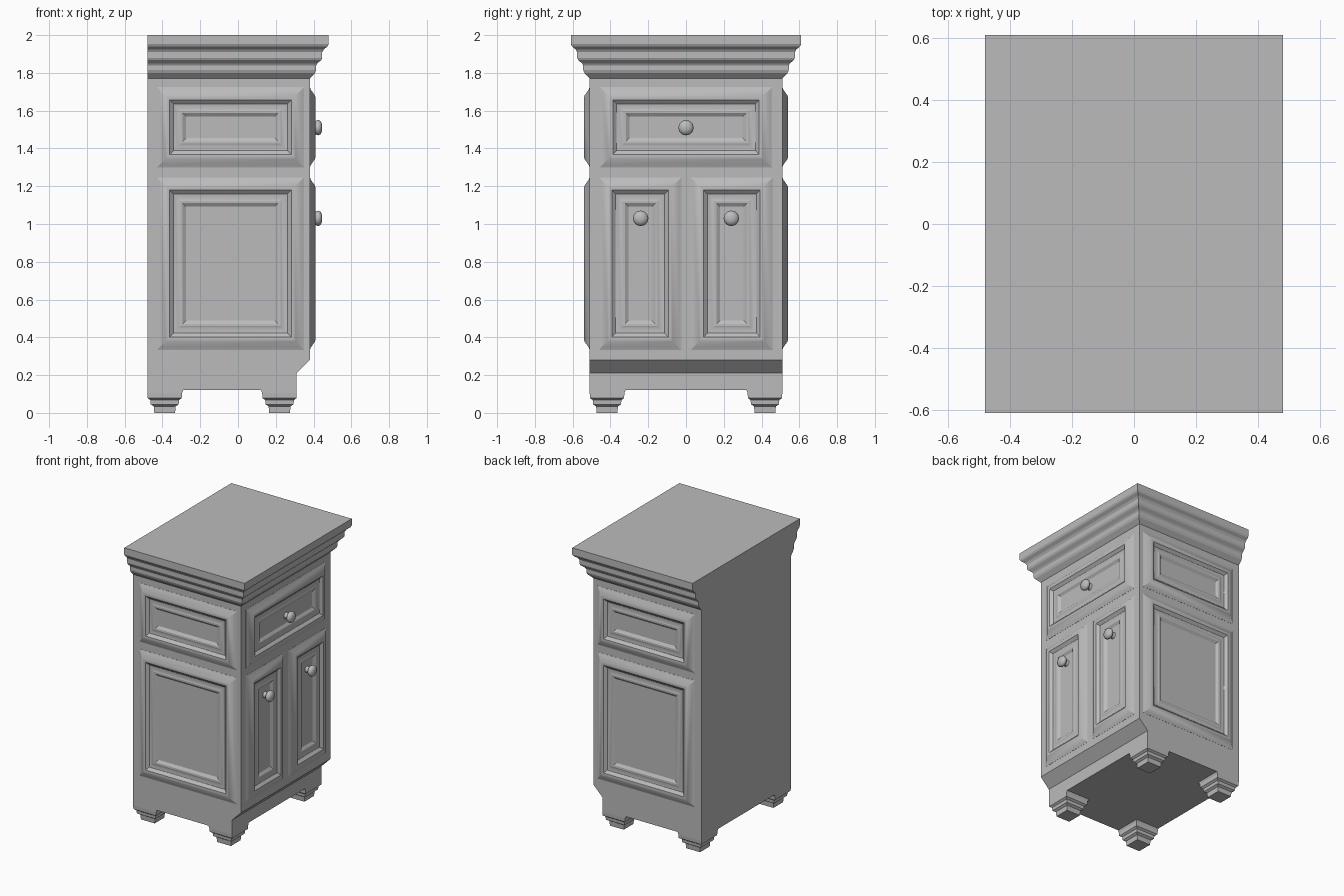
import bpy, bmesh, math

cube = bpy.data.objects.get("Cube")
if cube:
    bpy.data.objects.remove(cube, do_unlink=True)

paint = bpy.data.materials.new("painted_grey")
paint.use_nodes = True
GREY = (0.5, 0.5, 0.5, 1)
paint.diffuse_color = GREY
paint.node_tree.nodes["Principled BSDF"].inputs["Base Color"].default_value = GREY

BACK, FRONT, SIDE = -0.48, 0.38, 0.51


def loft(name, rings, smooth=0):
    """Skin a stack of equal-sized rings and cap both ends."""
    bm = bmesh.new()
    rows = [[bm.verts.new(p) for p in ring] for ring in rings]
    n = len(rows[0])
    for a, b in zip(rows, rows[1:]):
        for i in range(n):
            j = (i + 1) % n
            bm.faces.new((a[i], a[j], b[j], b[i]))
    bm.faces.new(rows[0])
    bm.faces.new(rows[-1])
    bmesh.ops.recalc_face_normals(bm, faces=bm.faces)
    mesh = bpy.data.meshes.new(name)
    bm.to_mesh(mesh)
    bm.free()
    mesh.materials.append(paint)
    obj = bpy.data.objects.new(name, mesh)
    bpy.context.collection.objects.link(obj)
    if smooth:
        bpy.ops.object.select_all(action='DESELECT')
        obj.select_set(True)
        bpy.context.view_layer.objects.active = obj
        bpy.ops.object.shade_smooth_by_angle(angle=math.radians(smooth))
    return obj


def rect(x0, x1, y0, y1, z):
    return [(x0, y0, z), (x1, y0, z), (x1, y1, z), (x0, y1, z)]


# Cabinet body with a set-back toe base at the front
loft("cabinet_body", [rect(BACK, x, -SIDE, SIDE, z) for x, z in
                      ((0.31, 0.12), (0.31, 0.21), (FRONT, 0.28), (FRONT, 1.79))])

# Crown moulding on three sides, flush at the back: (overhang, height)
crown = ((0, 1.77), (0.028, 1.80), (0.034, 1.815), (0.034, 1.84), (0.04, 1.85),
         (0.06, 1.868), (0.066, 1.88), (0.066, 1.91), (0.075, 1.925),
         (0.094, 1.94), (0.1, 1.952), (0.1, 2.0))
loft("crown_top", [rect(BACK, FRONT + o, -SIDE - o, SIDE + o, z) for o, z in crown])

# Stepped feet: (half width, height)
foot = ((0.055, 0), (0.058, 0.035), (0.074, 0.045), (0.076, 0.068),
        (0.09, 0.078), (0.092, 0.105), (0.1, 0.125))
for end, cx in (("front", 0.22), ("back", -0.388)):
    for hand, cy in (("left", 0.418), ("right", -0.418)):
        loft(f"foot_{end}_{hand}",
             [rect(max(cx - h, BACK), min(cx + h, 0.31),
                   max(cy - h, -SIDE), min(cy + h, SIDE), z) for h, z in foot])

# Raised panel frames: (inset from the outer edge, height above the body)
frame = ((0, -0.005), (0, 0.001), (0.012, 0.005), (0.045, 0.028), (0.055, 0.03),
         (0.068, 0.028), (0.088, 0.011), (0.098, 0.009), (0.115, 0.011),
         (0.125, 0.015), (0.137, 0.014), (0.155, 0.002))


def panel(name, u0, u1, v0, v1, place):
    rings = []
    for i, d in frame:
        corners = ((u0 + i, v0 + i), (u1 - i, v0 + i), (u1 - i, v1 - i), (u0 + i, v1 - i))
        rings.append([place(u, v, d) for u, v in corners])
    loft(name, rings, 25)


def on_front(u, v, d):
    return (FRONT + d, u, v)


UPPER, LOWER = (1.3, 1.724), (0.334, 1.247)
panel("drawer_front", -0.455, 0.455, *UPPER, on_front)
panel("door_left", 0.025, 0.46, *LOWER, on_front)
panel("door_right", -0.46, -0.025, *LOWER, on_front)
for hand, s in (("left", 1), ("right", -1)):
    def on_side(u, v, d, s=s):
        return (u, s * (SIDE + d), v)
    panel(f"side_upper_panel_{hand}", -0.43, 0.35, *UPPER, on_side)
    panel(f"side_lower_panel_{hand}", -0.43, 0.35, *LOWER, on_side)

# Turned knobs: (radius, x position)
knob = ((0.026, 0.378), (0.02, 0.39), (0.02, 0.405), (0.036, 0.412),
        (0.041, 0.425), (0.034, 0.438), (0.015, 0.446))
for name, cy, cz in (("drawer_knob", 0, 1.51), ("door_knob_left", 0.24, 1.03),
                     ("door_knob_right", -0.24, 1.03)):
    turns = [math.tau * k / 12 for k in range(12)]
    loft(name, [[(x, cy + r * math.cos(t), cz + r * math.sin(t)) for t in turns]
                for r, x in knob], 50)
